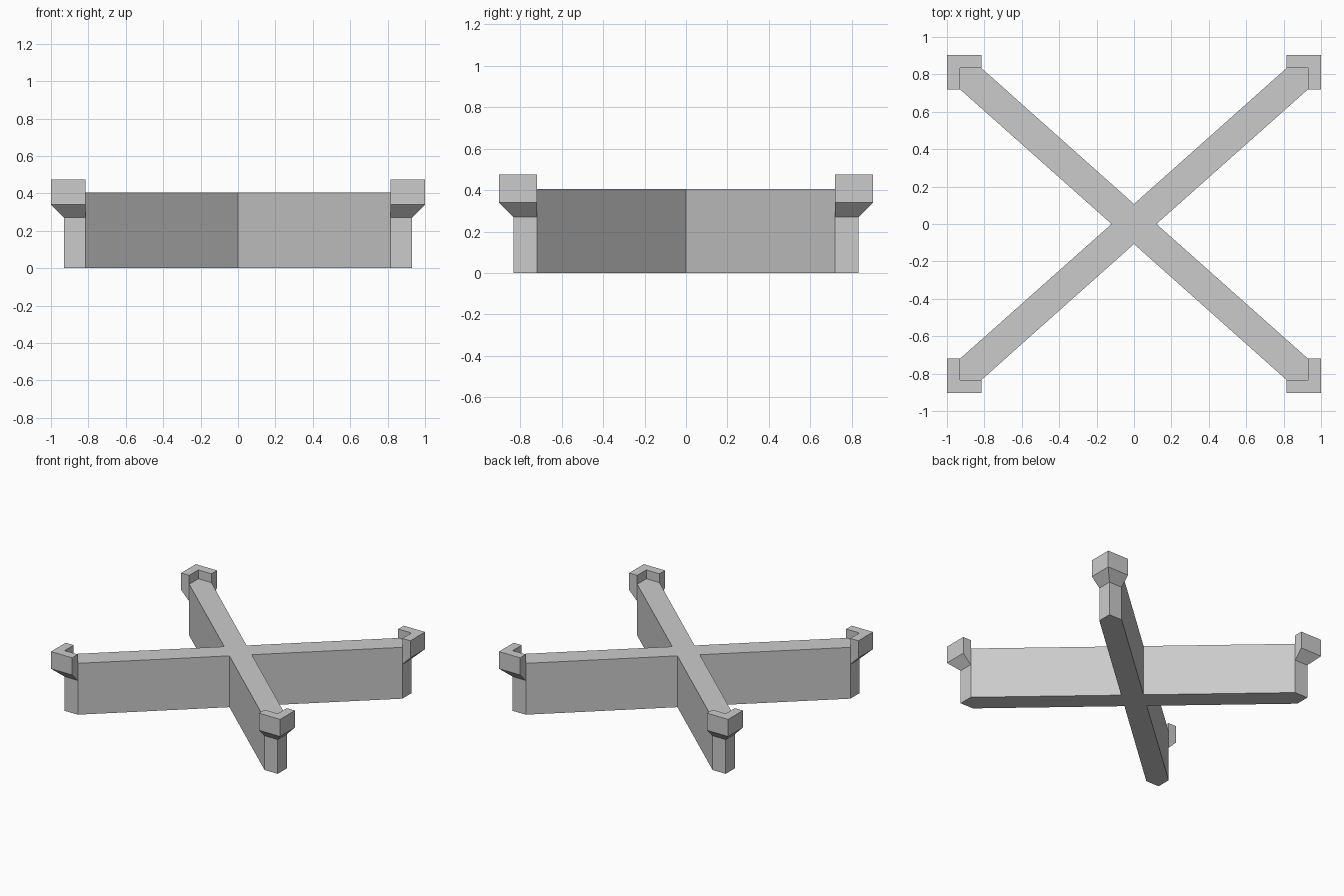
import bpy
import bmesh

cube = bpy.data.objects.get("Cube")
if cube:
    bpy.data.objects.remove(cube, do_unlink=True)

GREY = (0.6, 0.6, 0.6, 1.0)
mat = bpy.data.materials.new("light grey")
mat.use_nodes = True
mat.diffuse_color = GREY
mat.node_tree.nodes["Principled BSDF"].inputs["Base Color"].default_value = GREY

END_X, END_Y = 0.93, 0.833      # outer corner of each arm
CUT_X, CUT_Y = 0.815, 0.72      # where the squared arm tips begin
WAIST_X, WAIST_Y = 0.12, 0.107  # inner corners of the cross
ARM_HEIGHT = 0.405
FLARE = 0.07


def add_object(name, bm):
    bmesh.ops.recalc_face_normals(bm, faces=bm.faces)
    mesh = bpy.data.meshes.new(name)
    bm.to_mesh(mesh)
    bm.free()
    mesh.materials.append(mat)
    obj = bpy.data.objects.new(name, mesh)
    bpy.context.collection.objects.link(obj)
    return obj


# Crossed arms: one quarter of the outline, turned through the four quadrants
quarter = [(WAIST_X, 0), (END_X, CUT_Y), (END_X, END_Y), (CUT_X, END_Y)]
outline = []
for sx, sy in ((1, 1), (-1, 1), (-1, -1), (1, -1)):
    points = quarter + [(0, WAIST_Y)]
    if sx * sy < 0:
        points = points[::-1]
    outline += [(sx * x, sy * y) for x, y in points[:-1]]

bm = bmesh.new()
base = bm.faces.new([bm.verts.new((x, y, 0)) for x, y in outline])
top = bmesh.ops.extrude_face_region(bm, geom=[base])["geom"]
bmesh.ops.translate(bm, vec=(0, 0, ARM_HEIGHT),
                    verts=[v for v in top if isinstance(v, bmesh.types.BMVert)])
add_object("crossed_arms", bm)

# Corner lips: a flared profile swept round the tip, mirrored to all four corners
profile = [(0, 0.27), (FLARE, 0.34), (FLARE, 0.475), (0, 0.475)]
path = [(CUT_X, END_Y, 0, 1), (END_X, END_Y, 1, 1), (END_X, CUT_Y, 1, 0)]
bm = bmesh.new()
rings = [[bm.verts.new((x + dx * d, y + dy * d, z)) for d, z in profile]
         for x, y, dx, dy in path]
for a, b in zip(rings, rings[1:]):
    for i in range(len(profile)):
        j = (i + 1) % len(profile)
        bm.faces.new((a[i], a[j], b[j], b[i]))
bm.faces.new(rings[0])
bm.faces.new(rings[-1][::-1])
lips = add_object("corner_lips", bm)
mirror = lips.modifiers.new("mirror", "MIRROR")
mirror.use_axis = (True, True, False)
mirror.use_mirror_merge = False
